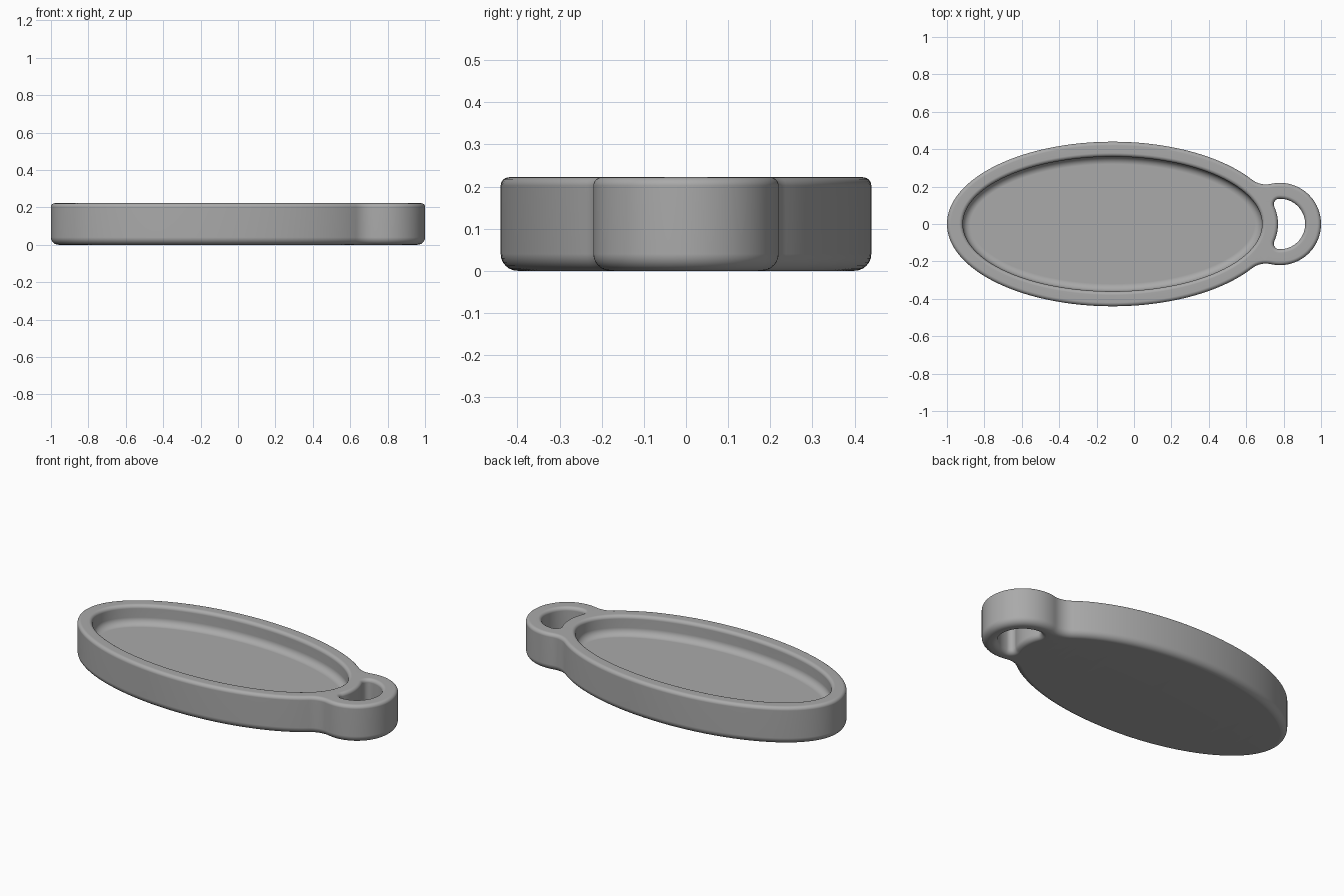
import bpy, bmesh
from math import sin, cos, pi, atan2, hypot

cube = bpy.data.objects.get("Cube")
if cube:
    bpy.data.objects.remove(cube, do_unlink=True)

HEIGHT, FLOOR = 0.222, 0.11
BODY_X, BODY_A, BODY_B = -0.115, 0.885, 0.44
RING_X, RING_R, HOLE_R = 0.78, 0.22, 0.135


def ellipse(t, a=BODY_A, b=BODY_B):
    """Point and outward normal on an ellipse around the body centre."""
    nx, ny = cos(t) / a, sin(t) / b
    n = hypot(nx, ny)
    return BODY_X + a * cos(t), b * sin(t), nx / n, ny / n


def arc(cx, r, start, end, steps, cy=0.0, sign=1):
    angles = [start + (end - start) * i / steps for i in range(steps + 1)]
    return [(cx + r * cos(a), cy + r * sin(a), sign * cos(a), sign * sin(a)) for a in angles]


def blend(fillet, reach):
    """Centre of a fillet touching the body ellipse, at a given reach from the ring centre."""
    def centre(t):
        x, y, nx, ny = ellipse(t)
        return x + fillet * nx, y + fillet * ny
    lo, hi = 0.0, pi / 2
    for _ in range(50):
        mid = (lo + hi) / 2
        cx, cy = centre(mid)
        if hypot(cx - RING_X, cy) < reach:
            lo = mid
        else:
            hi = mid
    return lo, *centre(lo)


def mirrored(half):
    """Close an upper half path, running from +x to -x, with its reflection."""
    path = half + [(x, -y, nx, -ny) for x, y, nx, ny in reversed(half)]
    clean = []
    for p in path:
        if not clean or hypot(p[0] - clean[-1][0], p[1] - clean[-1][1]) > 1e-4:
            clean.append(p)
    if hypot(clean[0][0] - clean[-1][0], clean[0][1] - clean[-1][1]) < 1e-4:
        clean.pop()
    return clean


def outer_outline():
    f = 0.12
    t, cx, cy = blend(f, RING_R + f)
    ang = atan2(cy, cx - RING_X)
    _, _, nx, ny = ellipse(t)
    half = arc(RING_X, RING_R, 0, ang, 28)
    start, end = ang - pi, atan2(-ny, -nx)
    half += arc(cx, f, start, end, 10, cy, -1)
    half += [ellipse(t + (pi - t) * i / 64) for i in range(65)]
    return mirrored(half)


def hole_outline():
    f = 0.03
    t, cx, cy = blend(f, HOLE_R - f)
    ang = atan2(cy, cx - RING_X)
    _, _, nx, ny = ellipse(t)
    half = arc(RING_X, HOLE_R, 0, ang, 24)
    half += arc(cx, f, ang, atan2(-ny, -nx) % (2 * pi), 10, cy)
    # The inner side of the hole follows the body's end
    for i in range(9):
        x, y, nx, ny = ellipse(t * (1 - i / 8))
        half.append((x, y, -nx, -ny))
    return mirrored(half)


def quarter(r, z, down, steps=6):
    """Rounded edge as (inset, z) pairs, from the flat face to the vertical wall."""
    return [(r * (1 - sin(a)), z + down * r * (1 - cos(a)))
            for a in [pi / 2 * i / steps for i in range(steps + 1)]]


bm = bmesh.new()


def sweep(path, profile, sign):
    """Skin a profile round a path; sign -1 insets towards the inside of the path."""
    loops = [[bm.verts.new((x + sign * d * nx, y + sign * d * ny, z)) for x, y, nx, ny in path]
             for d, z in profile]
    for a, b in zip(loops, loops[1:]):
        for i in range(len(path)):
            j = (i + 1) % len(path)
            bm.faces.new((a[i], a[j], b[j], b[i]))
    return loops[0], loops[-1]


def cap(*loops):
    edges = [bm.edges.get((l[i - 1], l[i])) for l in loops for i in range(len(l))]
    bmesh.ops.triangle_fill(bm, use_beauty=True, use_dissolve=False, edges=edges)


# Outer wall, key hole wall and recessed tray wall
top = quarter(0.02, HEIGHT, -1)
outer_top, outer_low = sweep(outer_outline(), top + quarter(0.04, 0, 1)[::-1], -1)
hole_top, hole_low = sweep(hole_outline(), top + quarter(0.03, 0, 1)[::-1], 1)
tray_path = [ellipse(2 * pi * i / 128, 0.80, 0.36) for i in range(128)]
tray_profile = top + [(-d, z) for d, z in quarter(0.04, FLOOR, 1)[::-1]]
tray_top, tray_low = sweep(tray_path, tray_profile, 1)

# Flat rim, underside and tray floor
cap(outer_top, hole_top, tray_top)
cap(outer_low, hole_low)
bm.faces.new(tray_low)
bmesh.ops.recalc_face_normals(bm, faces=bm.faces)

mesh = bpy.data.meshes.new("tag_body")
bm.to_mesh(mesh)
bm.free()
tag = bpy.data.objects.new("tag_body", mesh)
bpy.context.collection.objects.link(tag)

grey = bpy.data.materials.new("plain grey")
grey.use_nodes = True
grey.diffuse_color = (0.4, 0.4, 0.4, 1)
grey.node_tree.nodes["Principled BSDF"].inputs["Base Color"].default_value = (0.4, 0.4, 0.4, 1)
mesh.materials.append(grey)

# Smooth fillets, with flat faces kept flat by area weighting
bpy.context.view_layer.objects.active = tag
tag.select_set(True)
bpy.ops.object.shade_smooth_by_angle(angle=0.6)
weighted = tag.modifiers.new("weighted_normals", 'WEIGHTED_NORMAL')
weighted.keep_sharp = True
